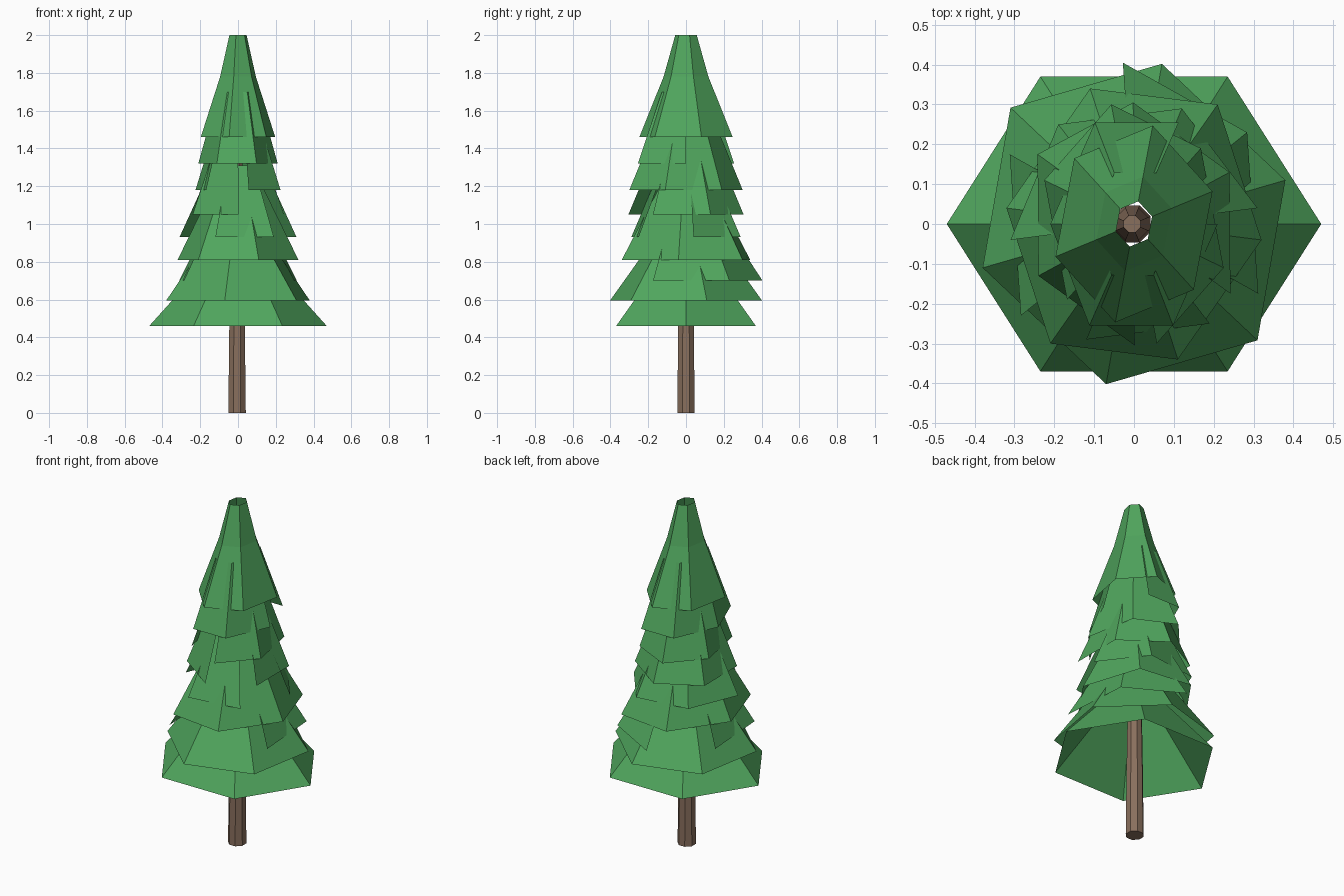
import bpy, bmesh, math

if "Cube" in bpy.data.objects:
    bpy.data.objects.remove(bpy.data.objects["Cube"])


def material(name, colour):
    m = bpy.data.materials.new(name)
    m.diffuse_color = colour
    m.use_nodes = True
    m.node_tree.nodes["Principled BSDF"].inputs["Base Color"].default_value = m.diffuse_color
    return m


GREEN = material("needles", (0.08, 0.38, 0.11, 1))
BROWN = material("bark", (0.25, 0.16, 0.11, 1))


def loft(name, rings, mat, missing=(), capped=False):
    """Skin between matching rings of points, leaving out some sides."""
    bm = bmesh.new()
    loops = [[bm.verts.new(p) for p in ring] for ring in rings]
    n = len(loops[0])
    for low, high in zip(loops, loops[1:]):
        for i in range(n):
            if i not in missing:
                j = (i + 1) % n
                bm.faces.new((low[i], low[j], high[j], high[i]))
    if capped:
        bm.faces.new(loops[0][::-1])
        bm.faces.new(loops[-1])
    bmesh.ops.delete(bm, geom=[v for v in bm.verts if not v.link_faces], context='VERTS')
    me = bpy.data.meshes.new(name)
    bm.to_mesh(me)
    bm.free()
    me.materials.append(mat)
    ob = bpy.data.objects.new(name, me)
    bpy.context.collection.objects.link(ob)
    return ob


def skirt(name, z, a, b, profile, missing=()):
    """Skewed hexagonal skirt from two neighbouring corners; profile = (rise, scale)."""
    c = (b[0] - a[0], b[1] - a[1])
    half = [a, b, c]
    hexagon = half + [(-x, -y) for x, y in half]
    rings = [[(x * s, y * s, z + h) for x, y in hexagon] for h, s in profile]
    return loft(name, rings, GREEN, missing)


# branch skirts, bottom to top: height, two corners, rise, top scale, missing sides
layers = [
    (0.46, (0.47, 0.0), (0.235, 0.37), 0.34, 0.35, ()),
    (0.595, (0.38, 0.11), (0.07, 0.402), 0.35, 0.38, ()),
    (0.70, (0.312, -0.175), (0.284, 0.23), 0.36, 0.42, (2, 4, 5)),
    (0.81, (0.32, -0.04), (0.21, 0.30), 0.38, 0.42, ()),
    (0.93, (0.31, 0.04), (0.12, 0.29), 0.38, 0.44, (3, 5)),
    (1.05, (0.242, -0.175), (0.24, 0.13), 0.38, 0.48, (5,)),
    (1.18, (0.225, -0.11), (0.168, 0.19), 0.38, 0.48, (4,)),
    (1.32, (0.21, 0.0), (0.112, 0.255), 0.38, 0.50, (0,)),
]
for i, (z, a, b, rise, scale, missing) in enumerate(layers):
    skirt(f"branch_skirt_{i + 1}", z, a, b, [(0, 1), (rise, scale)], missing)

# tall open tip
skirt("tree_tip", 1.46, (0.197, 0.082), (0.047, 0.247),
      [(0, 1), (0.32, 0.48), (0.54, 0.23)])

# tapered octagonal trunk
trunk = [(0, 0.05), (0.5, 0.044), (1.75, 0.023)]
loft("trunk", [[(-0.005 + r * math.cos(math.tau * (k + 0.5) / 8),
                 r * math.sin(math.tau * (k + 0.5) / 8), z) for k in range(8)]
               for z, r in trunk], BROWN, capped=True)
